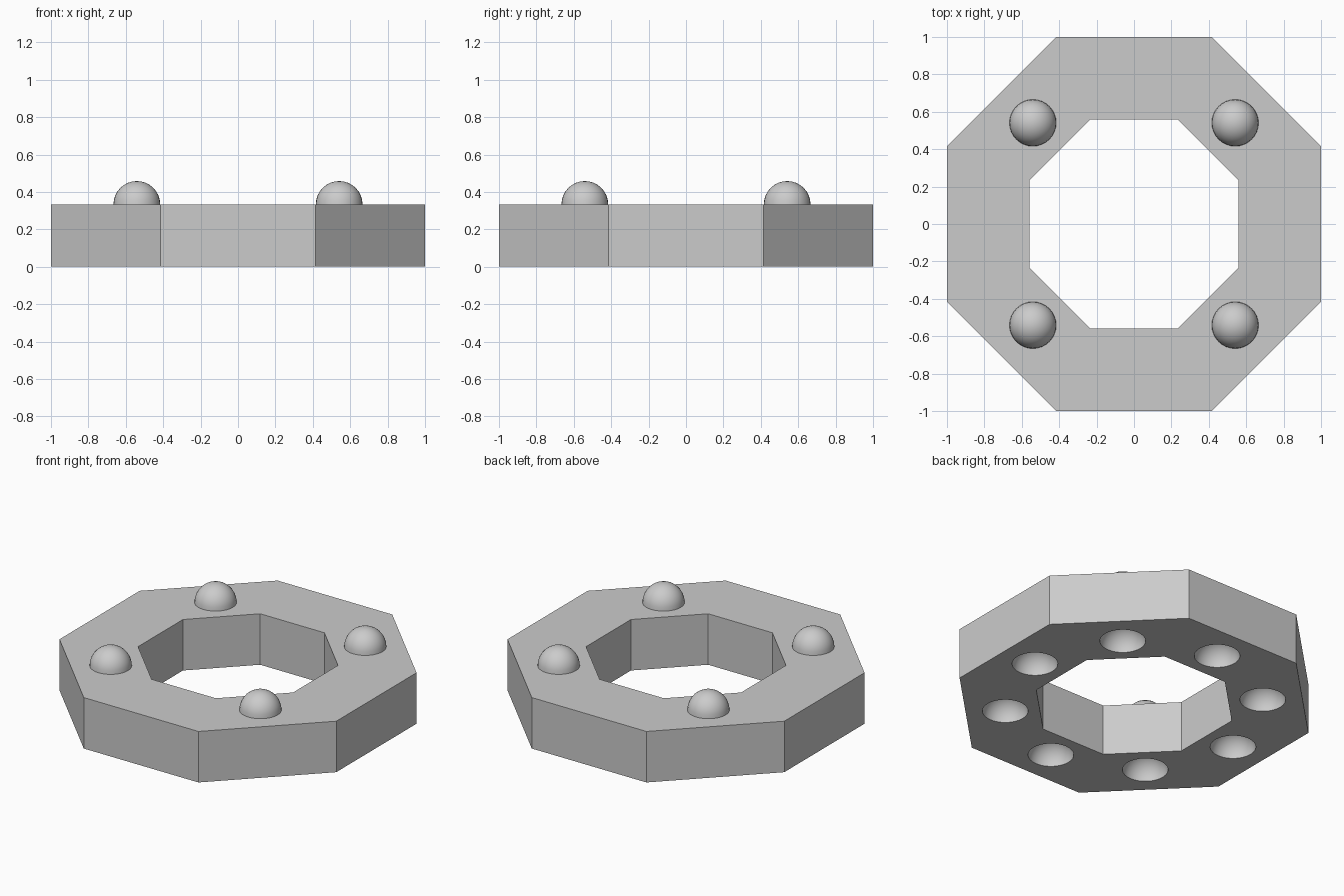
import bpy, bmesh
from math import cos, sin, pi
from mathutils import Matrix, Vector

if "Cube" in bpy.data.objects:
    bpy.data.objects.remove(bpy.data.objects["Cube"], do_unlink=True)

HEIGHT = 0.333         # ring thickness
OUTER, INNER = 1.0, 0.56   # distance from centre to flat sides
STUD_CIRCLE = 0.765    # distance of studs and sockets from centre
STUD_R, SOCKET_R = 0.125, 0.136

grey = bpy.data.materials.new("light_grey")
grey.use_nodes = True
colour = (0.6, 0.6, 0.6, 1)
grey.diffuse_color = colour
grey.node_tree.nodes["Principled BSDF"].inputs["Base Color"].default_value = colour


def finish(bm, name):
    mesh = bpy.data.meshes.new(name)
    bmesh.ops.recalc_face_normals(bm, faces=bm.faces)
    bm.to_mesh(mesh)
    bm.free()
    mesh.materials.append(grey)
    obj = bpy.data.objects.new(name, mesh)
    bpy.context.collection.objects.link(obj)
    return obj


def activate(obj):
    bpy.ops.object.select_all(action='DESELECT')
    obj.select_set(True)
    bpy.context.view_layer.objects.active = obj


def on_circle(angle, z):
    return Vector((STUD_CIRCLE * cos(angle), STUD_CIRCLE * sin(angle), z))


# Octagonal ring: a rectangular section repeated at the eight corners
bm = bmesh.new()
sections = []
for i in range(8):
    a = pi / 8 + i * pi / 4
    sections.append([bm.verts.new((r / cos(pi / 8) * cos(a), r / cos(pi / 8) * sin(a), z))
                     for r, z in ((INNER, 0), (OUTER, 0), (OUTER, HEIGHT), (INNER, HEIGHT))])
for i in range(8):
    s, t = sections[i], sections[(i + 1) % 8]
    for j in range(4):
        k = (j + 1) % 4
        bm.faces.new((s[j], t[j], t[k], s[k]))
ring = finish(bm, "octagonal_ring")

# Eight round sockets hollowed into the underside
bm = bmesh.new()
for i in range(8):
    bmesh.ops.create_uvsphere(bm, u_segments=32, v_segments=17, radius=SOCKET_R,
                              matrix=Matrix.Translation(on_circle(i * pi / 4, 0)))
cutter = finish(bm, "socket_cutter")
cutter.hide_render = True
cut = ring.modifiers.new("sockets", 'BOOLEAN')
cut.operation = 'DIFFERENCE'
cut.solver = 'EXACT'
cut.object = cutter
activate(ring)
bpy.ops.object.modifier_apply(modifier=cut.name)
bpy.data.objects.remove(cutter, do_unlink=True)
activate(ring)
bpy.ops.object.shade_smooth_by_angle()

# Four domed studs on the diagonals of the top face
names = ("back_left_stud", "back_right_stud", "front_right_stud", "front_left_stud")
for i, name in enumerate(names):
    bm = bmesh.new()
    bmesh.ops.create_uvsphere(bm, u_segments=32, v_segments=16, radius=STUD_R)
    bmesh.ops.bisect_plane(bm, geom=bm.verts[:] + bm.edges[:] + bm.faces[:],
                           plane_co=(0, 0, 0), plane_no=(0, 0, 1), clear_inner=True)
    stud = finish(bm, name)
    stud.location = on_circle(pi / 4 + i * pi / 2, HEIGHT)
    activate(stud)
    bpy.ops.object.shade_smooth_by_angle()
